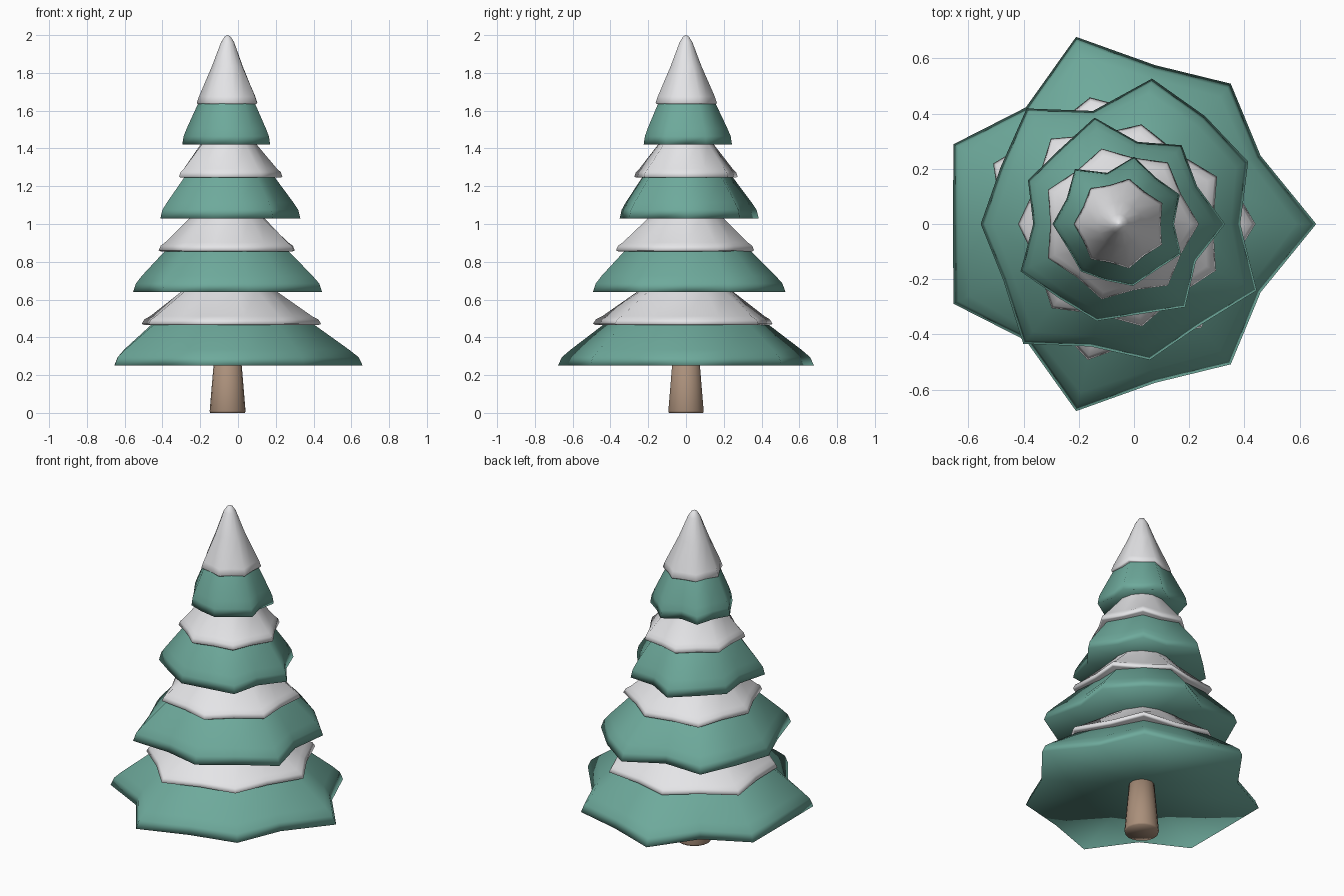
import bpy
import bmesh
from math import cos, sin, pi

default = bpy.data.objects.get("Cube")
if default:
    bpy.data.objects.remove(default, do_unlink=True)

AXIS_X = -0.055     # the trunk stands slightly off the bounding centre
TIER_STEP = 0.39


def material(name, color):
    mat = bpy.data.materials.new(name)
    mat.use_nodes = True
    mat.diffuse_color = (*color, 1)
    shader = next(n for n in mat.node_tree.nodes if n.type == "BSDF_PRINCIPLED")
    shader.inputs["Base Color"].default_value = (*color, 1)
    return mat


needle_green = material("needle green", (0.155, 0.40, 0.33))
snow_white = material("snow white", (0.80, 0.80, 0.82))
bark_brown = material("bark brown", (0.40, 0.275, 0.195))


def loft(name, outline, profile, mat, bottom_z, recess=0.0):
    """Stack scaled copies of a radial outline into a smooth solid.
    Profile rows: scale, height above the bottom, roundness.
    The underside rises by recess towards the axis."""
    bm = bmesh.new()
    count = len(outline)
    mean = sum(outline) / count
    rings = []
    for scale, height, roundness in profile:
        ring = []
        for i, radius in enumerate(outline):
            r = scale * (radius + (mean - radius) * roundness)
            a = 2 * pi * i / count
            ring.append(bm.verts.new((AXIS_X + r * cos(a), r * sin(a), bottom_z + height)))
        rings.append(ring)
    for low, high in zip(rings, rings[1:]):
        for i in range(count):
            j = (i + 1) % count
            bm.faces.new((low[i], low[j], high[j], high[i]))

    # Close both ends with fans
    for ring, rise, flip in ((rings[0], recess, True), (rings[-1], 0, False)):
        centre = bm.verts.new((AXIS_X, 0, ring[0].co.z + rise))
        for i in range(count):
            pair = [ring[i], ring[(i + 1) % count]]
            if flip:
                pair.reverse()
            bm.faces.new((*pair, centre))
    mesh = bpy.data.meshes.new(name)
    bm.to_mesh(mesh)
    bm.free()
    mesh.materials.append(mat)
    mesh.shade_smooth()
    bpy.context.collection.objects.link(bpy.data.objects.new(name, mesh))


# Trunk
loft("trunk", [0.095] * 18, [(0.97, 0, 0), (1, 0.01, 0), (0.69, 0.36, 0)], bark_brown, 0)

# Uneven branch outlines, lowest tier first: points and notches in turn
lower = [0.715, 0.57, 0.65, 0.59, 0.695, 0.54, 0.665, 0.6]
tiers = [
    lower + lower[-2:0:-1],
    [0.44, 0.52, 0.5, 0.54, 0.42, 0.535, 0.475, 0.5, 0.465, 0.555, 0.455, 0.505, 0.47, 0.555],
    [0.385, 0.315, 0.365, 0.305, 0.395, 0.345, 0.365, 0.31, 0.395, 0.345, 0.36, 0.335, 0.385, 0.31],
    [0.2, 0.245, 0.215, 0.25, 0.19, 0.255, 0.21, 0.24, 0.205, 0.22, 0.21, 0.23, 0.215, 0.25],
]
# Snow point radii, counter-clockwise
snow_points = [
    [0.495, 0.49, 0.47, 0.505, 0.465, 0.505, 0.48],
    [0.395, 0.37, 0.395, 0.365, 0.39, 0.38, 0.39],
    [0.29, 0.285, 0.28, 0.285, 0.285, 0.28, 0.285],
    [0.175, 0.168, 0.165, 0.163, 0.163, 0.165, 0.173],
]
names = ["bottom", "lower", "upper", "top"]

branch_profile = [(1, 0, 0), (0.97, 0.045, 0), (0.91, 0.085, 0.1),
                  (0.65, 0.225, 0.3), (0.45, 0.3, 0.5)]
snow_profile = [(0.97, 0, 0), (1, 0.006, 0), (0.97, 0.03, 0), (0.91, 0.047, 0.1),
                (0.53, 0.185, 0.6), (0.4, 0.24, 0.8)]
cap_profile = [(0.97, 0, 0), (1, 0.006, 0), (0.93, 0.04, 0), (0.52, 0.2, 0.5),
               (0.22, 0.328, 1), (0.1, 0.357, 1), (0.01, 0.365, 1)]

# Branch tiers, each with its snow layer
for k, outline in enumerate(tiers):
    base = 0.25 + TIER_STEP * k
    loft(names[k] + "_branches", outline, branch_profile, needle_green, base, 0.055)
    points = snow_points[k]
    snow = []
    for i, tip in enumerate(points):
        notch = 0.435 * (tip + points[(i + 1) % len(points)])
        snow += [tip, notch]
    if k % 2:               # every second tier is turned by one notch
        snow = snow[-1:] + snow[:-1]
    profile = cap_profile if k == 3 else snow_profile
    loft(names[k] + "_snow", snow, profile, snow_white, base + 0.215)
